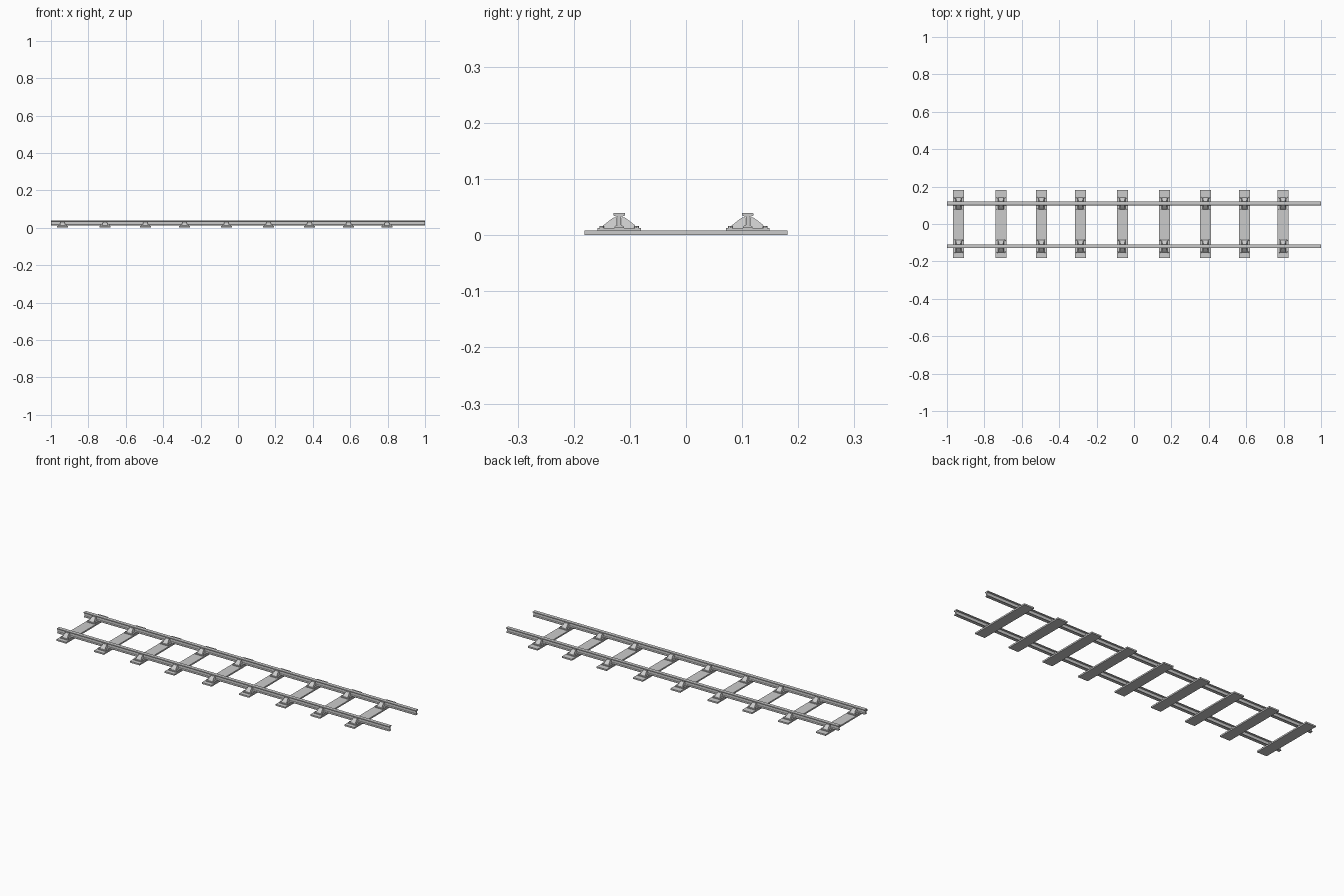
import bpy, bmesh
from mathutils import Matrix

if "Cube" in bpy.data.objects:
    bpy.data.objects.remove(bpy.data.objects["Cube"])

SLEEPERS = [-0.938, -0.711, -0.495, -0.286, -0.062, 0.163, 0.382, 0.591, 0.797]
RAILS = [-0.119, 0.110]


def finish(bm, name):
    bmesh.ops.recalc_face_normals(bm, faces=bm.faces[:])
    me = bpy.data.meshes.new(name)
    bm.to_mesh(me)
    bm.free()
    ob = bpy.data.objects.new(name, me)
    bpy.context.collection.objects.link(ob)
    return ob


def box(bm, c, s):
    m = Matrix.Translation(c) @ Matrix.Diagonal((*s, 1))
    bmesh.ops.create_cube(bm, size=1, matrix=m)


def extrude_profile(bm, pts, x0, y0, half):
    # y-z outline swept along x; half(z) gives the half width at that height
    a = [bm.verts.new((x0 - half(z), y0 + y, z)) for y, z in pts]
    b = [bm.verts.new((x0 + half(z), y0 + y, z)) for y, z in pts]
    bm.faces.new(a)
    bm.faces.new(b[::-1])
    n = len(pts)
    for i in range(n):
        j = (i + 1) % n
        bm.faces.new((a[i], a[j], b[j], b[i]))


# sleepers
bm = bmesh.new()
for x in SLEEPERS:
    box(bm, (x, 0, 0.004), (0.059, 0.361, 0.008))
finish(bm, "sleepers")

# rails with an I-shaped section
side = [(0.0085, 0.0125), (0.0085, 0.0155), (0.0035, 0.0185), (0.0035, 0.033),
        (0.0105, 0.035), (0.0105, 0.0385), (0.0095, 0.0395)]
section = side + [(-y, z) for y, z in reversed(side)]
for name, y in zip(("rail_front", "rail_back"), RAILS):
    bm = bmesh.new()
    extrude_profile(bm, section, 0, y, lambda z: 1.0)
    finish(bm, name)

# chairs: base plate, two tapered jaws and bolts
jaw = [(0.004, 0.012), (0.033, 0.012), (0.027, 0.0185), (0.017, 0.0265),
       (0.010, 0.0315), (0.004, 0.0315)]
bm_plate, bm_jaw, bm_bolt = bmesh.new(), bmesh.new(), bmesh.new()
for x in SLEEPERS:
    for y in RAILS:
        box(bm_plate, (x, y, 0.0102), (0.049, 0.078, 0.0046))
        for s in (-1, 1):
            extrude_profile(bm_jaw, [(s * py, z) for py, z in jaw], x, y,
                            lambda z: 0.016 - (z - 0.012) * 0.3)
            for sx in (-1, 1):
                m = Matrix.Translation((x + sx * 0.019, y + s * 0.031, 0.0140))
                bmesh.ops.create_cone(bm_bolt, cap_ends=True, segments=8, radius1=0.0045,
                                      radius2=0.0038, depth=0.005, matrix=m)
finish(bm_plate, "chair_plates")
finish(bm_jaw, "chair_jaws")
finish(bm_bolt, "chair_bolts")
